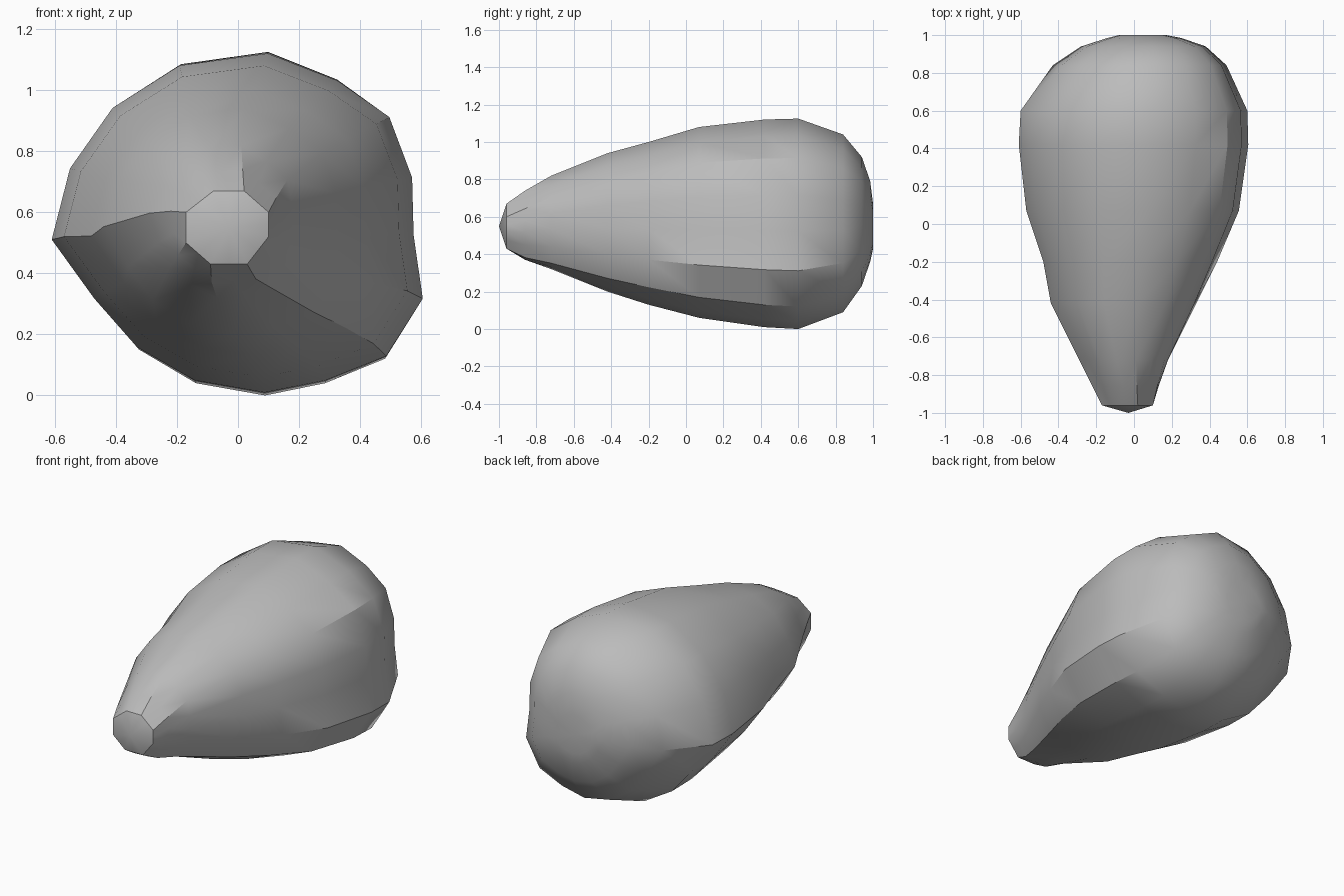
import bpy, bmesh

cube = bpy.data.objects.get("Cube")
if cube:
    bpy.data.objects.remove(cube)

# Widest cross-section (x, z), clockwise from the top
body = [(.10, 1.12), (.33, 1.03), (.50, .91), (.575, .71), (.58, .52), (.61, .31),
        (.49, .12), (.29, .04), (.09, 0), (-.14, .04), (-.33, .15), (-.47, .31),
        (-.61, .505), (-.55, .74), (-.41, .94), (-.19, 1.08)]
# Octagonal nose
nose = [(.02, .67), (.10, .60), (.10, .52), (.03, .43),
        (-.09, .43), (-.17, .50), (-.17, .60), (-.08, .67)]
# Stations along the length: y, x range, z range, share of the nose shape
stations = [(-.96, -.17, .10, .43, .67, 1), (-.86, -.22, .13, .37, .74, .7),
            (-.72, -.29, .18, .32, .82, .4), (-.42, -.44, .33, .20, .94, .1),
            (-.20, -.48, .44, .13, 1.0, 0), (.07, -.57, .555, .06, 1.08, 0),
            (.42, -.61, .605, .01, 1.12, 0), (.60, -.60, .60, 0, 1.125, 0),
            (.84, -.43, .49, .09, 1.04, 0), (.94, -.28, .38, .23, .92, 0),
            (.985, -.14, .25, .36, .79, 0), (1.0, -.08, .17, .43, .67, 0)]


def normalise(points):
    """Scale a profile to the unit square."""
    xs, zs = zip(*points)
    return [((x - min(xs)) / (max(xs) - min(xs)), (z - min(zs)) / (max(zs) - min(zs)))
            for x, z in points]


def with_midpoints(points):
    result = []
    for a, b in zip(points, points[1:] + points[:1]):
        result += [a, ((a[0] + b[0]) / 2, (a[1] + b[1]) / 2)]
    return result


body = normalise(body)
nose = normalise(with_midpoints(nose))

# Loft the rings
bm = bmesh.new()
rings = []
for y, x0, x1, z0, z1, share in stations:
    section = normalise([(b[0] + (n[0] - b[0]) * share, b[1] + (n[1] - b[1]) * share)
                         for b, n in zip(body, nose)])
    rings.append([bm.verts.new((x0 + u * (x1 - x0), y, z0 + v * (z1 - z0)))
                  for u, v in section])
count = len(body)
for a, b in zip(rings, rings[1:]):
    for i in range(count):
        j = (i + 1) % count
        bm.faces.new((a[i], a[j], b[j], b[i]))

# Close both ends with fans
for ring, tip in ((rings[0], (-.03, -1, .55)), (rings[-1], (.045, 1, .55))):
    centre = bm.verts.new(tip)
    for i in range(count):
        bm.faces.new((ring[i], ring[(i + 1) % count], centre))
bmesh.ops.recalc_face_normals(bm, faces=bm.faces)

mesh = bpy.data.meshes.new("stone_body")
bm.to_mesh(mesh)
bm.free()
stone = bpy.data.objects.new("stone_body", mesh)
bpy.context.collection.objects.link(stone)

# Plain grey
grey = bpy.data.materials.new("stone_grey")
grey.use_nodes = True
colour = (.5, .5, .5, 1)
grey.diffuse_color = colour
grey.node_tree.nodes["Principled BSDF"].inputs["Base Color"].default_value = colour
mesh.materials.append(grey)

# Smooth surface with crisp ridges
bpy.ops.object.select_all(action='DESELECT')
stone.select_set(True)
bpy.context.view_layer.objects.active = stone
bpy.ops.object.shade_smooth_by_angle(angle=.59)
